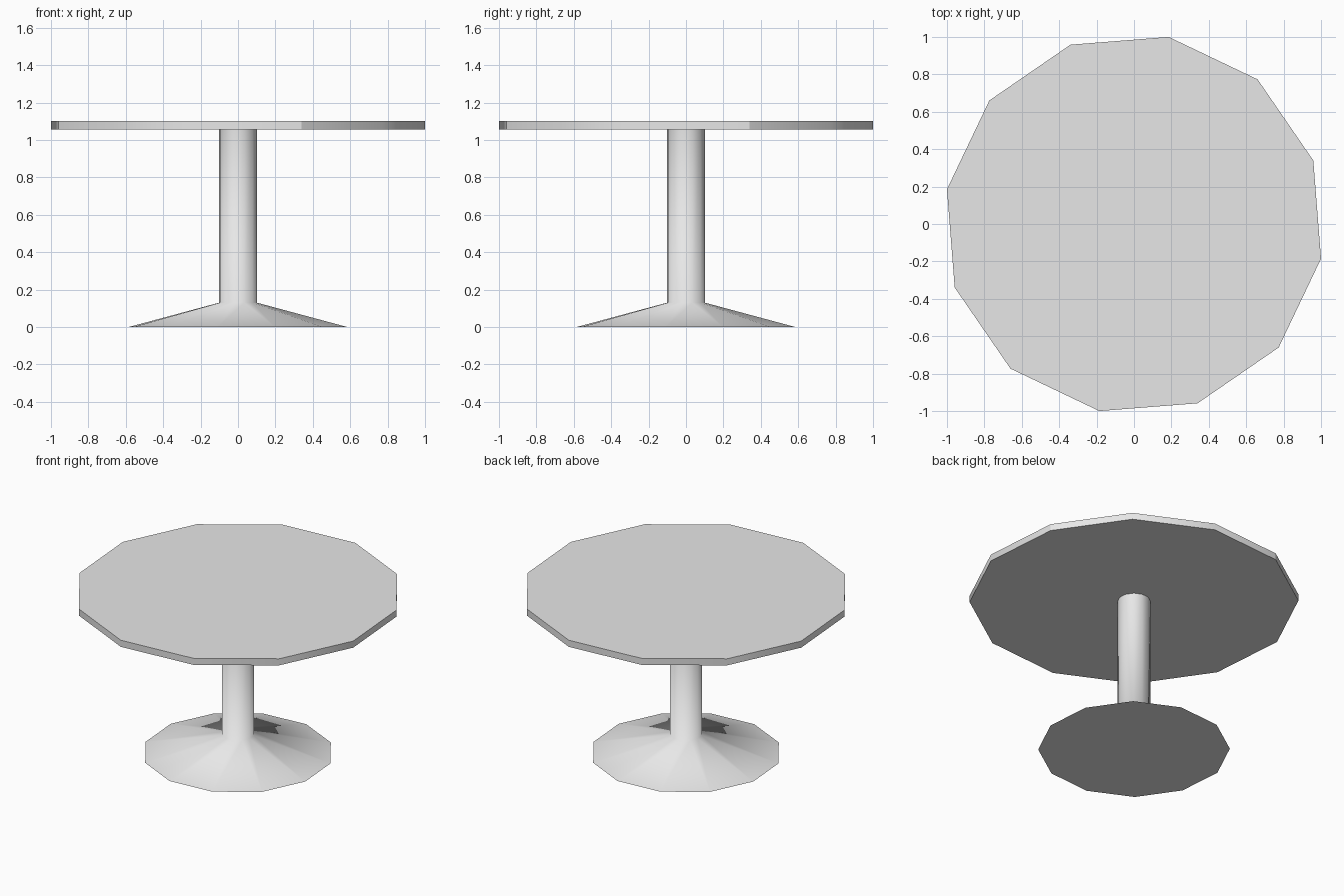
import bpy
import bmesh
from math import cos, sin, radians

SIDES = 12
TURN = radians(19.5)

default = bpy.data.objects.get("Cube")
if default:
    bpy.data.objects.remove(default, do_unlink=True)

grey = bpy.data.materials.new("light grey")
grey.use_nodes = True
grey.diffuse_color = (0.8, 0.8, 0.8, 1)
grey.node_tree.nodes["Principled BSDF"].inputs["Base Color"].default_value = (0.8, 0.8, 0.8, 1)


def lathe(name, profile, sharp_side):
    """Spin (radius, z) points into a capped twelve-sided solid."""
    bm = bmesh.new()
    rings = [[bm.verts.new((r * cos(TURN + radians(360 * i / SIDES)),
                            r * sin(TURN + radians(360 * i / SIDES)), z))
              for i in range(SIDES)] for r, z in profile]
    for low, high in zip(rings, rings[1:]):
        for i in range(SIDES):
            j = (i + 1) % SIDES
            face = bm.faces.new((low[i], low[j], high[j], high[i]))
            face.smooth = True
    caps = [bm.faces.new(rings[0][::-1]), bm.faces.new(rings[-1])]
    # Crisp rims around the flat caps
    for cap in caps:
        for edge in cap.edges:
            edge.smooth = False
    # Crisp corners on the chosen side edges
    for low, high in zip(rings, rings[1:]):
        for i in range(SIDES):
            if sharp_side(i):
                bm.edges.get((low[i], high[i])).smooth = False
    mesh = bpy.data.meshes.new(name)
    bm.to_mesh(mesh)
    bm.free()
    mesh.materials.append(grey)
    obj = bpy.data.objects.new(name, mesh)
    bpy.context.collection.objects.link(obj)
    return obj


# Flared foot running up into the column
lathe("pedestal", [(0.593, 0), (0.102, 0.13), (0.102, 1.055)], lambda i: False)

# Flat slab top
lathe("tabletop", [(1.017, 1.055), (1.017, 1.10)], lambda i: i % 3 == 0)
